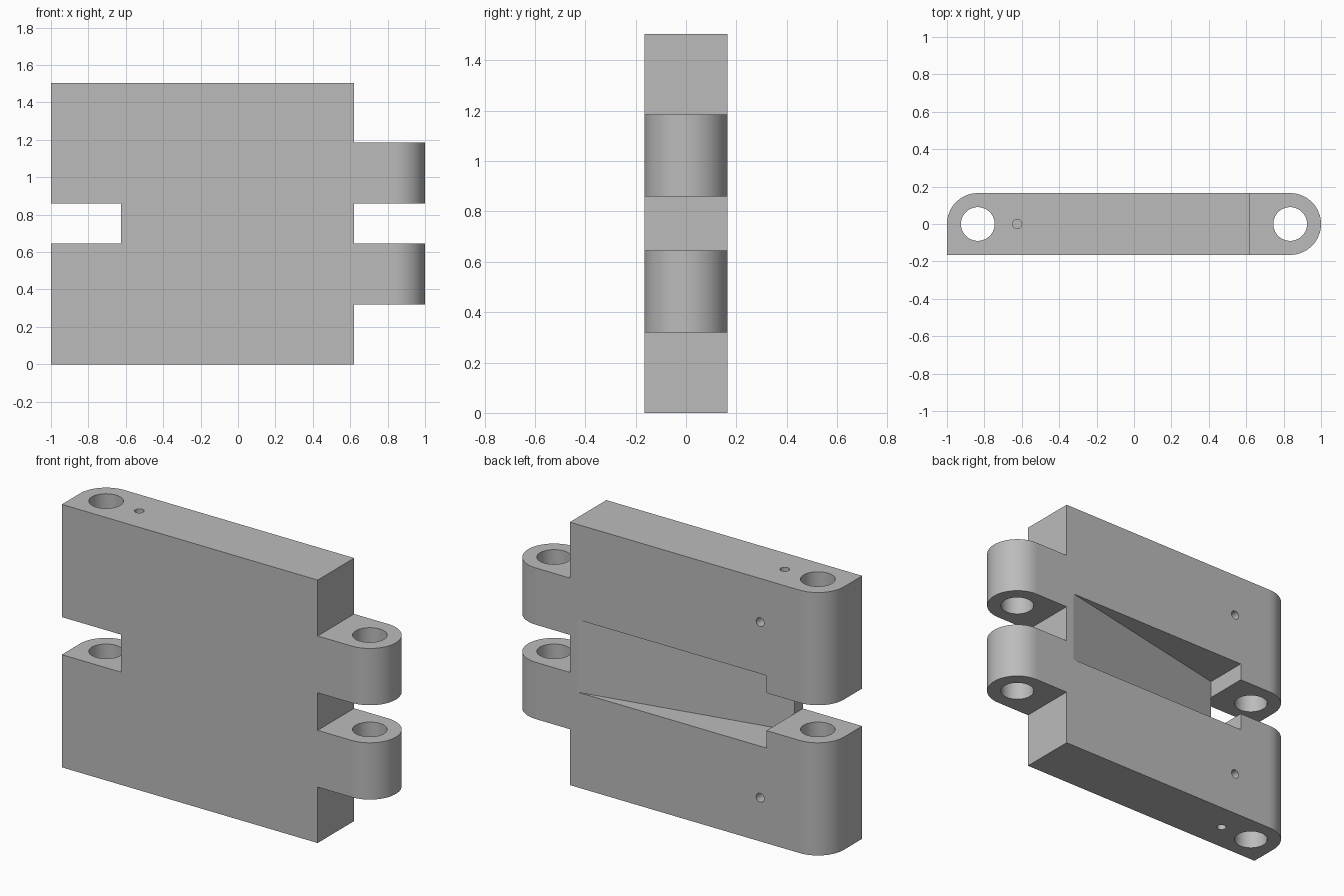
import bpy, bmesh
from math import pi, cos, sin, radians
from mathutils import Matrix

cube = bpy.data.objects.get("Cube")
if cube:
    bpy.data.objects.remove(cube, do_unlink=True)

LEFT, RIGHT, SHOULDER, NOTCH = -1.0, 1.0, 0.62, -0.625
R = 0.165            # half thickness and knuckle radius
HEIGHT = 1.505
PIN_X = RIGHT - R
LOW, MID_LOW, MID_HIGH, HIGH = 0.32, 0.645, 0.86, 1.185
SEG = 64

grey = bpy.data.materials.new("plain grey")
grey.diffuse_color = (0.5, 0.5, 0.5, 1)
grey.use_nodes = True
grey.node_tree.nodes["Principled BSDF"].inputs["Base Color"].default_value = (0.5, 0.5, 0.5, 1)


def make(name, bm):
    bmesh.ops.recalc_face_normals(bm, faces=bm.faces)
    mesh = bpy.data.meshes.new(name)
    bm.to_mesh(mesh)
    bm.free()
    obj = bpy.data.objects.new(name, mesh)
    bpy.context.collection.objects.link(obj)
    mesh.materials.append(grey)
    return obj


def extrude_plan(name, plan, z0, z1):
    bm = bmesh.new()
    face = bm.faces.new([bm.verts.new((x, y, z0)) for x, y in plan])
    top = bmesh.ops.extrude_face_region(bm, geom=[face])["geom"]
    verts = [v for v in top if isinstance(v, bmesh.types.BMVert)]
    bmesh.ops.translate(bm, verts=verts, vec=(0, 0, z1 - z0))
    return make(name, bm)


def box(name, x0, x1, z0, z1):
    return extrude_plan(name, [(x0, -1), (x1, -1), (x1, 1), (x0, 1)], z0, z1)


def rod(name, center, radius, length, along_y=False):
    bm = bmesh.new()
    matrix = Matrix.Translation(center)
    if along_y:
        matrix = matrix @ Matrix.Rotation(pi / 2, 4, 'X')
    bmesh.ops.create_cone(bm, cap_ends=True, segments=SEG, radius1=radius,
                          radius2=radius, depth=length, matrix=matrix)
    return make(name, bm)


def arc(cx, start, end):
    n = int(SEG * (end - start) / (2 * pi))
    angles = [start + (end - start) * i / n for i in range(n + 1)]
    return [(cx + R * cos(a), R * sin(a)) for a in angles]


# Hinge leaf: square front left corner, rounded back corner, full round at the knuckles
plan = [(LEFT, -R)] + arc(PIN_X, -pi / 2, pi / 2) + arc(-PIN_X, pi / 2, pi)
leaf = extrude_plan("hinge_leaf", plan, 0, HEIGHT)

# Spaces between the knuckles on both edges
cutters = [
    box("lower_gap", SHOULDER, 2, -1, LOW),
    box("middle_gap", SHOULDER, 2, MID_LOW, MID_HIGH),
    box("upper_gap", SHOULDER, 2, HIGH, 2),
    box("centre_notch", -2, NOTCH, MID_LOW, MID_HIGH),
]

# Tapered pocket in the back, deepest next to the notch
slope = (R + 0.088) / (0.57 - NOTCH)
pocket = [(NOTCH, -0.088), (0.57 + 0.1 / slope, R + 0.1), (NOTCH, R + 0.1)]
cutters.append(extrude_plan("tapered_pocket", pocket, 0.545, 0.96))

# Pin bores, then the small blind holes in the ends and the back
for x in (-PIN_X, PIN_X):
    cutters.append(rod("pin_bore", (x, 0, HEIGHT / 2), 0.09, 3))
for z in (0, HEIGHT):
    cutters.append(rod("end_hole", (NOTCH, 0, z), 0.025, 0.4))
for z in (0.25, HEIGHT - 0.25):
    cutters.append(rod("back_hole", (-0.585, R, z), 0.025, 0.3, True))

bpy.context.view_layer.objects.active = leaf
for cutter in cutters:
    mod = leaf.modifiers.new(cutter.name, 'BOOLEAN')
    mod.operation, mod.solver, mod.object = 'DIFFERENCE', 'EXACT', cutter
    bpy.ops.object.modifier_apply(modifier=mod.name)
    bpy.data.objects.remove(cutter, do_unlink=True)

# Smooth the round surfaces, keep the broad faces flat
bpy.ops.object.select_all(action='DESELECT')
leaf.select_set(True)
bpy.ops.object.shade_smooth_by_angle(angle=radians(8))
for poly in leaf.data.polygons:
    if poly.area > 0.1:
        poly.use_smooth = False
